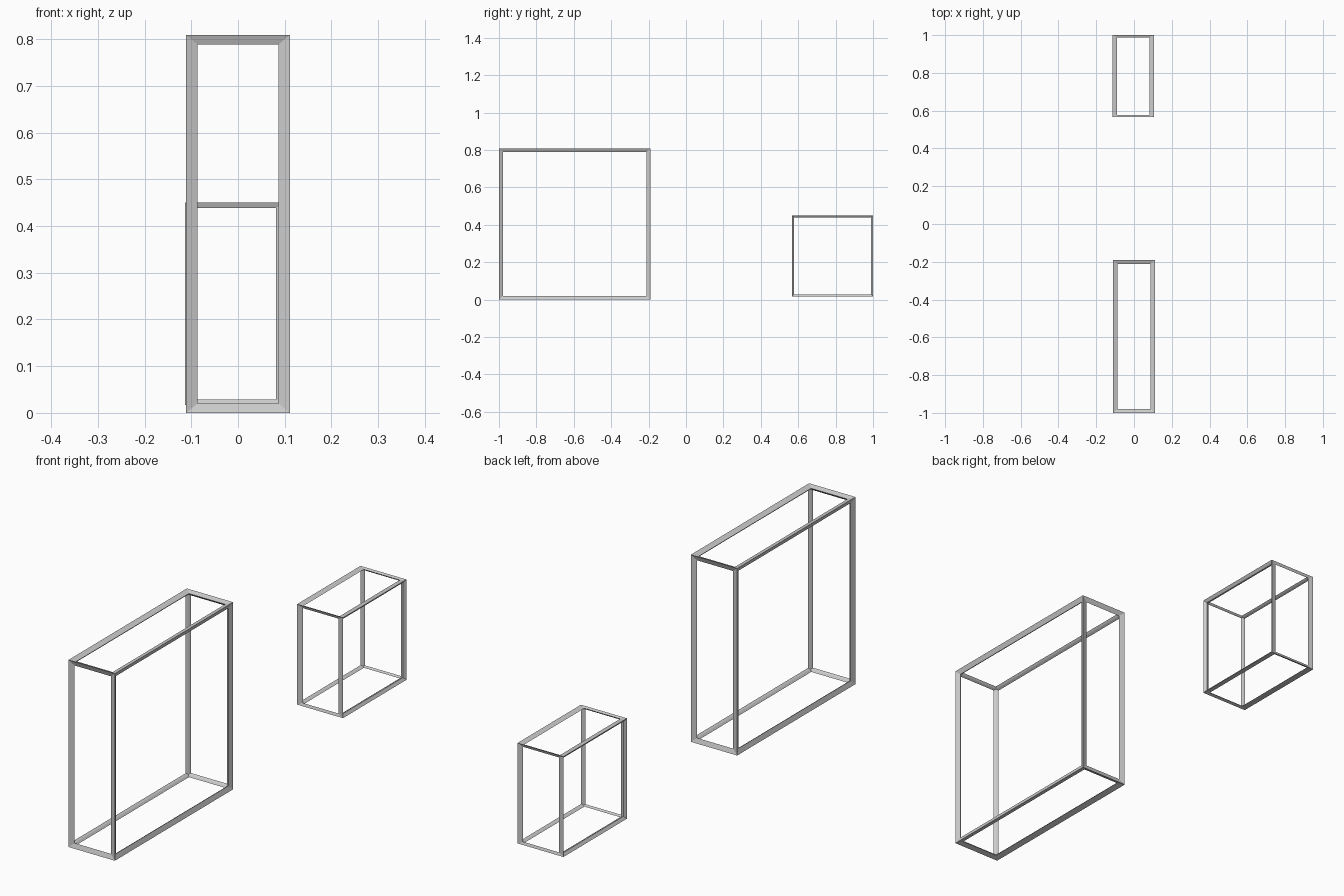
import bpy, bmesh
from mathutils import Vector

if "Cube" in bpy.data.objects:
    bpy.data.objects.remove(bpy.data.objects["Cube"])


def wire_box(name, lo, hi, bar):
    """Box frame with mitred bars filling lo..hi; bar = bar thickness per axis."""
    lo, hi, bar = Vector(lo), Vector(hi), Vector(bar)
    grow = 1 / 3 ** 0.5  # corners move out by half a unit along the diagonal, both ends
    bm = bmesh.new()
    bmesh.ops.create_cube(bm, size=1)
    # mesh measured in bar thicknesses, so a thickness of 1 scales per axis
    for v in bm.verts:
        v.co = Vector([v.co[i] * ((hi[i] - lo[i]) / bar[i] - grow) for i in range(3)])
    mesh = bpy.data.meshes.new(name)
    bm.to_mesh(mesh)
    bm.free()
    ob = bpy.data.objects.new(name, mesh)
    bpy.context.collection.objects.link(ob)
    ob.location = (lo + hi) / 2
    ob.scale = bar
    mod = ob.modifiers.new("bars", 'WIREFRAME')
    mod.thickness = 1
    mod.offset = 0
    mod.use_even_offset = True
    mod.use_replace = True
    return ob


# Large frame at the front, small frame at the back
wire_box("large_frame", (-0.111, -1.0, 0.0), (0.111, -0.191, 0.809), (0.031, 0.026, 0.026))
wire_box("small_frame", (-0.114, 0.566, 0.017), (0.106, 1.0, 0.451), (0.031, 0.015, 0.015))
